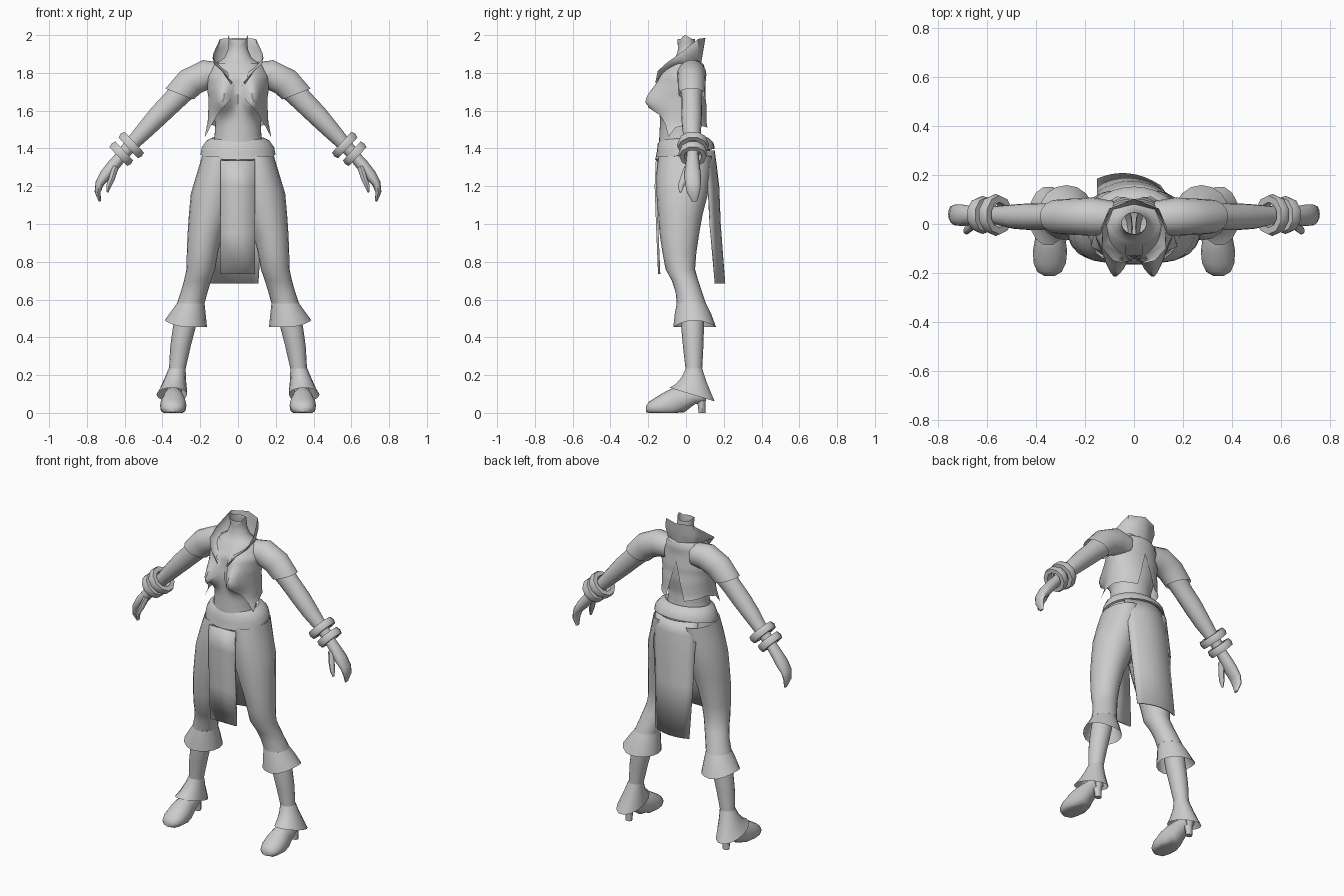
import bpy, bmesh, math
from mathutils import Vector

cloth = bpy.data.materials.new("plain grey")
cloth.diffuse_color = (0.6, 0.6, 0.6, 1)
Z = Vector((0, 0, 1))


def finish(name, bm, mirror=False, angle=50, thick=0):
    bmesh.ops.remove_doubles(bm, verts=bm.verts, dist=0.0005)
    bmesh.ops.recalc_face_normals(bm, faces=bm.faces)
    me = bpy.data.meshes.new(name)
    bm.to_mesh(me)
    bm.free()
    me.materials.append(cloth)
    me.shade_smooth()
    me.set_sharp_from_angle(angle=math.radians(angle))
    ob = bpy.data.objects.new(name, me)
    bpy.context.collection.objects.link(ob)
    if mirror:
        ob.modifiers.new("mirror", 'MIRROR')
    if thick:
        ob.modifiers.new("thickness", 'SOLIDIFY').thickness = thick
    return ob


def sheet(name, rows, closed=False, caps=(False, False), **kw):
    """Skin rows of points into a surface."""
    bm = bmesh.new()
    vs = [[bm.verts.new(p) for p in r] for r in rows]
    n = len(rows[0])
    for a, b in zip(vs, vs[1:]):
        for i in range(n if closed else n - 1):
            j = (i + 1) % n
            bm.faces.new((a[i], a[j], b[j], b[i]))
    for row, cap in ((vs[0], caps[0]), (vs[-1], caps[1])):
        if cap:
            bm.faces.new(row)
    return finish(name, bm, **kw)


def tube(name, rings, hint, axis=None, n=18, caps=(False, False), floor=False, **kw):
    """Rings are x, y, z, two radii and an optional shear along the path."""
    rows = []
    for k, r in enumerate(rings):
        a, b = rings[max(k - 1, 0)], rings[min(k + 1, len(rings) - 1)]
        d = Vector(axis) if axis else (Vector(b[:3]) - Vector(a[:3])).normalized()
        u = (Vector(hint) - d * d.dot(Vector(hint))).normalized()
        v = d.cross(u)
        tilt = r[5] if len(r) > 5 else 0
        row = []
        for i in range(n):
            t = math.tau * i / n
            p = Vector(r[:3]) + u * r[3] * math.cos(t) + (v * r[4] + d * tilt) * math.sin(t)
            if floor:
                p.z = max(p.z, 0)
            row.append(p)
        rows.append(row)
    return sheet(name, rows, True, caps, **kw)


# Torso: profile of z, half width, centre y, half depth
PROFILE = [(1.28, .165, -.005, .135), (1.36, .165, -.01, .135), (1.45, .125, -.03, .112),
           (1.53, .12, -.03, .108), (1.62, .14, -.02, .115), (1.70, .155, -.015, .112),
           (1.78, .155, -.02, .108), (1.84, .125, 0, .09), (1.88, .072, .005, .06),
           (1.93, .05, .005, .045), (2.0, .052, 0, .045)]


def torso_point(t, z, off=0.0):
    k = 0
    while k < len(PROFILE) - 2 and z > PROFILE[k + 1][0]:
        k += 1
    a, b = PROFILE[k], PROFILE[k + 1]
    f = min(max((z - a[0]) / (b[0] - a[0]), 0), 1)
    rx, cy, ry = (a[i] + (b[i] - a[i]) * f for i in (1, 2, 3))
    x, y = (rx + off) * math.sin(t), cy - (ry + off) * math.cos(t)
    spread = .065 if z < 1.66 else .095
    bump = math.exp(-((abs(x) - .085) / .05) ** 2 - ((z - 1.655) / spread) ** 2)
    y -= .098 * bump * math.sqrt(max(0, math.cos(t)))
    return Vector((x, y, z))


rows = []
for k in range(37):
    z = 1.28 + .02 * k
    row = [torso_point(math.tau * i / 40, z) for i in range(40)]
    if k == 36:     # neck edge dips at the front and slightly at the back
        for p in row:
            p.z -= .055 * max(0, -p.y / .045) ** 2 + .03 * max(0, p.y / .045)
    rows.append(row)
sheet("torso", rows, True)


# Open jacket: half surface following the torso, flaring at the hem
def lerp_table(table, x):
    for (x0, y0), (x1, y1) in zip(table, table[1:]):
        if x <= x1:
            return y0 + (y1 - y0) * max(0, (x - x0) / (x1 - x0))
    return table[-1][1]


FRONT = [(1.46, 1.2), (1.52, 1.05), (1.58, .75), (1.66, .22), (1.75, .12), (1.85, .3)]
BACK = [(1.5, math.pi - .42), (1.74, math.pi)]
HEM = [(0, 1.46), (.2, 1.51), (.5, 1.53), (1, 1.51)]
rows = []
for j in range(21):
    row = []
    for i in range(21):
        u = i / 20
        z = 1.85 + (lerp_table(HEM, u) - 1.85) * j / 20
        a, b = lerp_table(FRONT, z), lerp_table(BACK, z)
        off = .007 + .05 * max(0, (1.68 - z) / .2) ** 1.3
        row.append(torso_point(a + (b - a) * u, z, off))
    rows.append(row)
sheet("jacket", rows, mirror=True)

# Standing collar, open at the front
base = [(.02, -.15, 1.73), (.05, -.125, 1.80), (.095, -.07, 1.835), (.115, 0, 1.855),
        (.085, .06, 1.865), (0, .08, 1.85)]
top = [(.03, -.162, 1.75), (.085, -.15, 1.81), (.13, -.10, 1.855), (.13, -.03, 1.905),
       (.095, .065, 1.98), (0, .103, 1.985)]
mid = [(Vector(a) + Vector(b)) / 2 + Vector((.012 if a[0] else 0, 0, 0)) for a, b in zip(base, top)]
sheet("collar", [base, mid, top], mirror=True)

# Arms, sleeves and hands
Y = (0, 1, 0)
arm = [(.10, .03, 1.785, .06, .06), (.18, .03, 1.785, .072, .076), (.27, .03, 1.73, .062, .068),
       (.34, .03, 1.655, .053, .06), (.42, .03, 1.575, .055, .056), (.49, .03, 1.50, .05, .048),
       (.56, .035, 1.425, .038, .038), (.61, .035, 1.37, .033, .033)]
tube("arm", arm, Y, mirror=True)
tube("sleeve", [(.09, .025, 1.785, .07, .07), (.17, .03, 1.79, .078, .08),
                (.25, .03, 1.752, .074, .08, .01), (.31, .03, 1.688, .07, .075, .03)], Y, mirror=True)
tube("hand", [(.60, .035, 1.38, .03, .03), (.66, .035, 1.31, .038, .033), (.70, .035, 1.26, .044, .032),
              (.733, .037, 1.215, .042, .023), (.743, .04, 1.17, .035, .016),
              (.732, .045, 1.12, .014, .006)], Y, n=12, caps=(0, 1), mirror=True)
tube("thumb", [(.65, .01, 1.30, .02, .018), (.668, -.012, 1.24, .019, .016),
               (.685, -.028, 1.20, .016, .013), (.692, -.03, 1.168, .006, .005)],
     Y, n=8, caps=(0, 1), mirror=True)

# Paired bracelets
AXIS = Vector((.73, 0, -.68)).normalized()
for name, c, r in (("upper_bracelet", (.565, .037, 1.418), .086),
                   ("lower_bracelet", (.618, .037, 1.372), .078)):
    ring = []
    for s, rr in ((-.022, r * .6), (-.022, r * .92), (0, r), (.022, r * .92), (.022, r * .6), (-.022, r * .6)):
        ring.append((*(Vector(c) + AXIS * s), rr, rr))
    tube(name, ring, Y, AXIS, n=10, mirror=True, angle=40)

# Hips, sash and trousers
X = (1, 0, 0)
tube("hips", [(0, -.01, 1.40, .175, .135), (0, -.005, 1.32, .195, .15), (0, -.015, 1.22, .215, .14),
              (0, -.02, 1.14, .16, .11), (0, -.02, 1.10, .06, .06)], X, -Z, n=28, caps=(0, 1))
tube("sash", [(0, -.01, 1.365, .188, .145, .03), (0, -.005, 1.37, .198, .158, .03),
              (0, -.005, 1.405, .192, .15, .025), (0, -.015, 1.44, .168, .135, .015),
              (0, -.02, 1.455, .14, .115, .01), (0, -.02, 1.44, .115, .1, .01)], X, Z, n=28)
legs = [(.1, -.005, 1.36, .09, .14), (.112, -.015, 1.26, .108, .142), (.128, -.02, 1.16, .122, .136),
        (.15, -.03, 1.05, .11, .118), (.173, -.035, .95, .094, .105), (.188, -.035, .85, .083, .09),
        (.197, -.03, .76, .076, .078), (.214, -.005, .70, .072, .07), (.232, .015, .64, .071, .07),
        (.25, .028, .58, .073, .077)]
tube("trouser_leg", legs, X, Z, n=20, mirror=True)
rows = []
for cx, cy, z, rx, ry, arch in ((.25, .028, .58, .073, .077, 0), (.262, .036, .53, .09, .095, .01),
                                (.276, .046, .455, .112, .113, .035)):
    rows.append([(cx + rx * math.cos(t), cy + ry * math.sin(t), z + arch * max(0, math.cos(t)) ** 2)
                 for t in (math.tau * i / 16 for i in range(16))])
sheet("trouser_flare", rows, True, mirror=True)

# Lower legs, boot cuffs, shoes and heels
tube("lower_leg", [(.26, .035, .58, .062, .062), (.285, .035, .45, .06, .06), (.305, .038, .35, .054, .054),
                   (.323, .042, .22, .043, .043), (.34, .045, .10, .04, .045)], X, Z, n=16, mirror=True)
tube("boot_cuff", [(.322, .042, .235, .045, .045), (.333, .042, .18, .057, .066, -.01),
                   (.342, .038, .13, .071, .096, -.022), (.35, .033, .097, .081, .122, -.037)],
     X, Z, n=14, mirror=True)
tube("shoe", [(.345, -.212, .02, .022, .016), (.345, -.195, .025, .05, .035), (.344, -.16, .03, .066, .052),
              (.343, -.11, .038, .07, .075), (.342, -.06, .05, .062, .085), (.342, -.01, .07, .052, .068),
              (.342, .045, .09, .044, .045), (.342, .095, .09, .034, .035)],
     X, Y, n=16, caps=(1, 1), floor=True, mirror=True)
tube("heel", [(.342, .08, .10, .034, .03), (.342, .082, .05, .024, .021), (.342, .085, 0, .021, .018)],
     X, -Z, n=8, caps=(0, 1), mirror=True)

# Hanging cloth panels
sheet("front_panel", [[(x, y, z) for x in (-.093, 0, .09)]
                      for y, z in ((-.16, 1.335), (-.166, 1.2), (-.157, .95), (-.148, .735))],
      thick=.012, angle=30)
rows = []
for cx, hw, y, sag, skew, z in ((0, .15, .152, .06, 0, 1.39), (0, .152, .163, .055, 0, 1.31),
                                (-.004, .148, .176, .05, .005, 1.2), (-.012, .14, .184, .045, .008, 1.0),
                                (-.022, .13, .207, .035, .013, .685)):
    rows.append([(cx + hw * s, y - sag * s * s - skew * s, z) for s in (i / 4 - 1 for i in range(9))])
sheet("back_panel", rows, thick=.008)
